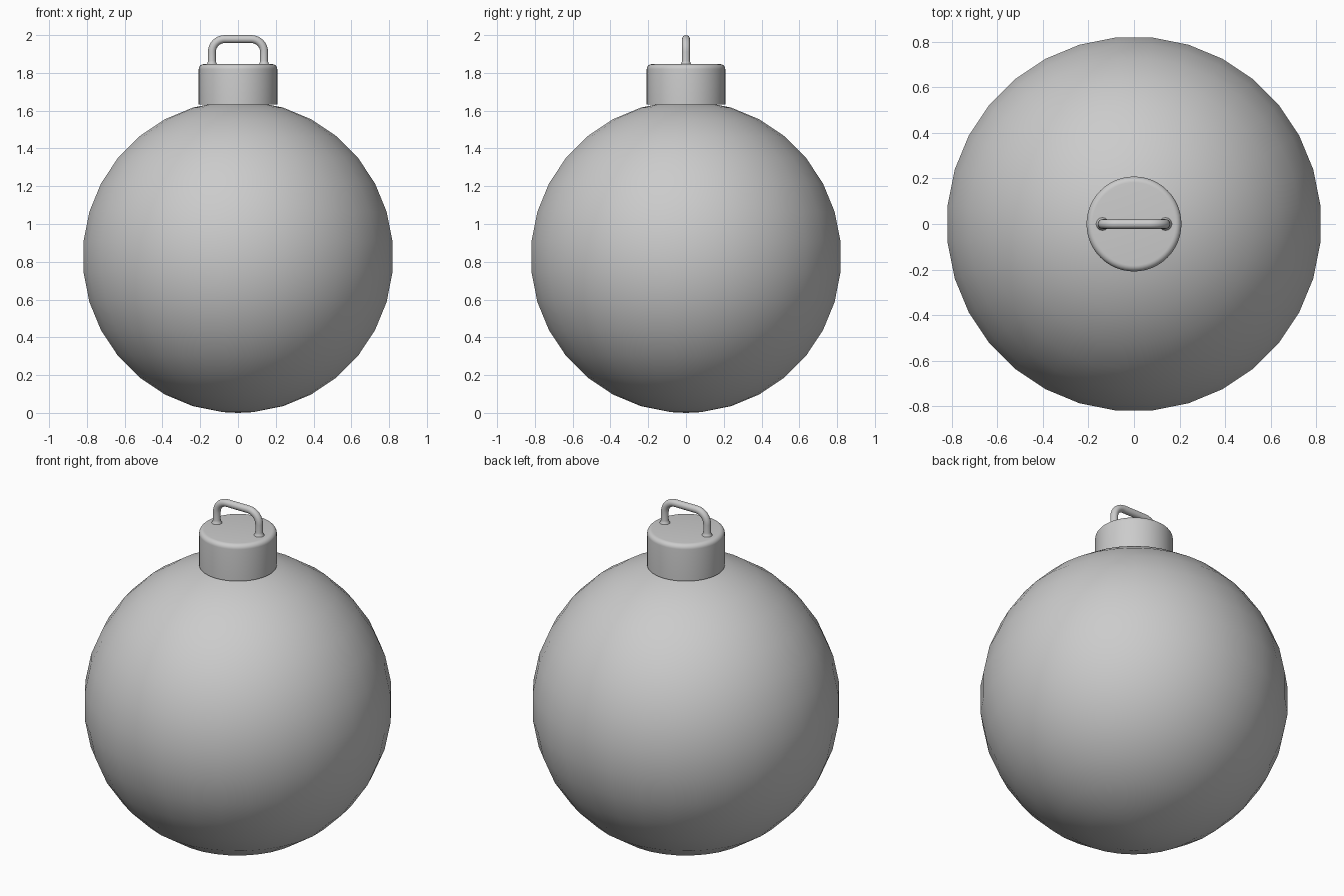
import bpy, bmesh
from math import sin, cos, pi, radians

if "Cube" in bpy.data.objects:
    bpy.data.objects.remove(bpy.data.objects["Cube"])


def lathe(name, profile, segs, offset=0.0, angle=40):
    """Spin an (r, z) profile round z; zero-radius points become poles."""
    bm = bmesh.new()
    rings = []
    for r, z in profile:
        if r == 0:
            rings.append([bm.verts.new((0, 0, z))] * segs)
        else:
            rings.append([bm.verts.new((r * cos(2 * pi * (i + offset) / segs),
                                        r * sin(2 * pi * (i + offset) / segs), z))
                          for i in range(segs)])
    for a, b in zip(rings, rings[1:]):
        for i in range(segs):
            j = (i + 1) % segs
            quad = list(dict.fromkeys([a[i], a[j], b[j], b[i]]))
            bm.faces.new(quad)
    bmesh.ops.recalc_face_normals(bm, faces=bm.faces)
    me = bpy.data.meshes.new(name)
    bm.to_mesh(me)
    bm.free()
    ob = bpy.data.objects.new(name, me)
    bpy.context.collection.objects.link(ob)
    smooth(ob, angle)
    return ob


def smooth(ob, angle):
    bpy.ops.object.select_all(action='DESELECT')
    ob.select_set(True)
    bpy.context.view_layer.objects.active = ob
    bpy.ops.object.shade_smooth_by_angle(angle=radians(angle))


# Round ball: 32 sides, rings straddling the equator
R, step = 0.826, pi / 16
lats = [-pi / 2] + [(k - 7.5) * step for k in range(16)] + [pi / 2]
ball = [(0 if abs(a) > 1.57 else R * cos(a), R + R * sin(a)) for a in lats]
lathe("ball", ball, 32, offset=0.5)

# Cap with rounded top rim
cr, top, bev = 0.208, 1.846, 0.026
rim = [(cr - bev + bev * cos(t * pi / 12), top - bev + bev * sin(t * pi / 12)) for t in range(7)]
lathe("cap", [(0, 1.633), (cr, 1.633)] + rim + [(0, top)], 64)

# Hanging loop: rounded arch path with slightly flared feet
hw, zt, cor = 0.138, 1.979, 0.068
right = [(hw, 1.83, 1.4), (hw, 1.846, 1.35), (hw, 1.853, 1.1), (hw, 1.865, 1.0)]
right += [(hw - cor + cor * cos(t * pi / 16), zt - cor + cor * sin(t * pi / 16), 1.0)
          for t in range(9)]
path = right + [(-x, z, r) for x, z, r in reversed(right)]
cu = bpy.data.curves.new("hanging_loop", 'CURVE')
cu.dimensions = '3D'
cu.bevel_depth = 0.021
cu.bevel_resolution = 6
cu.use_fill_caps = True
sp = cu.splines.new('POLY')
sp.points.add(len(path) - 1)
for p, (x, z, r) in zip(sp.points, path):
    p.co = (x, 0, z, 1)
    p.radius = r
loop = bpy.data.objects.new("hanging_loop", cu)
bpy.context.collection.objects.link(loop)
bpy.ops.object.select_all(action='DESELECT')
loop.select_set(True)
bpy.context.view_layer.objects.active = loop
bpy.ops.object.convert(target='MESH')
smooth(bpy.context.view_layer.objects.active, 50)
